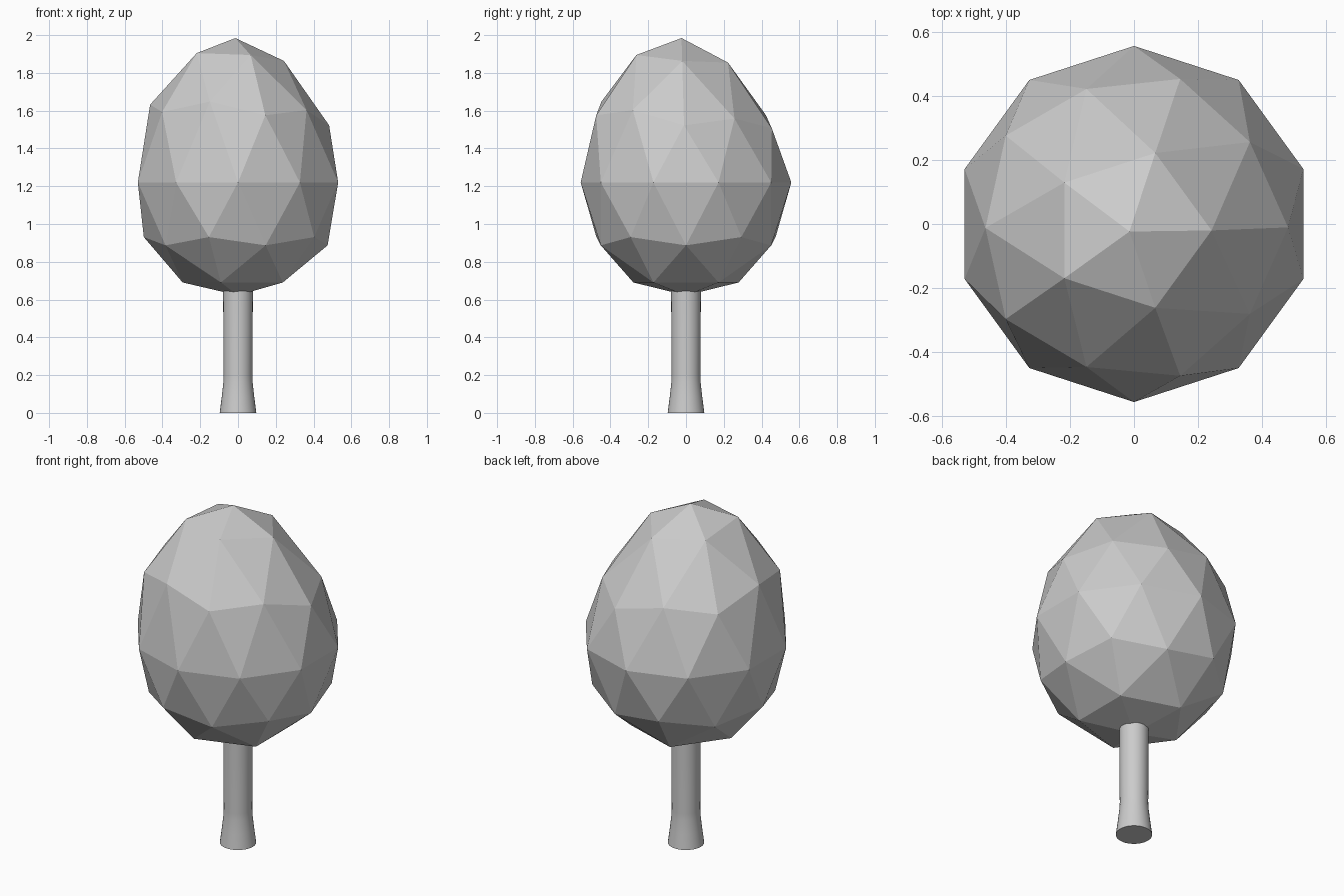
import bpy, bmesh, math

if "Cube" in bpy.data.objects:
    bpy.data.objects.remove(bpy.data.objects["Cube"])

def finish(bm, name):
    bmesh.ops.recalc_face_normals(bm, faces=bm.faces[:])
    me = bpy.data.meshes.new(name)
    bm.to_mesh(me)
    bm.free()
    ob = bpy.data.objects.new(name, me)
    bpy.context.collection.objects.link(ob)
    return ob

# Crown profile: height on the unit sphere -> (height in the model, width factor)
PROFILE = [(-1, 0.61, 1), (-0.85, 0.68, 1), (-0.526, 0.88, 1), (-0.447, 0.925, 1),
           (0, 1.22, 1), (0.447, 1.555, 0.98), (0.526, 1.61, 0.965),
           (0.85, 1.89, 0.87), (1, 2.0, 0.85)]

def profile(t):
    t = max(-1, min(1, t))
    for (a, za, wa), (b, zb, wb) in zip(PROFILE, PROFILE[1:]):
        if t <= b:
            f = (t - a) / (b - a)
            return za + f * (zb - za), wa + f * (wb - wa)
    return PROFILE[-1][1:]

# Crown: egg-shaped icosphere, slightly leaning, with dented in-between points
bm = bmesh.new()
bmesh.ops.create_icosphere(bm, subdivisions=2, radius=1)
for v in bm.verts:
    z, w = profile(v.co.z)
    up = max(0, v.co.z)
    x = v.co.x * 0.59 * w - 0.015 * up
    y = v.co.y * 0.59 * w - 0.025 * up
    tilt = min(1, up * 2) * (0.06 * x + 0.08 * y)
    v.co = (x, y, min(2.0, z - tilt))
peaks = set(bm.verts)
bmesh.ops.subdivide_edges(bm, edges=bm.edges[:], cuts=1, use_grid_fill=True)
for v in bm.verts:
    if v not in peaks:
        v.co.x *= 0.945
        v.co.y *= 0.945
        v.co.z = 1.22 + (v.co.z - 1.22) * 0.98
finish(bm, "crown")

# Trunk: round column with a flared foot
bm = bmesh.new()
SIDES = 32
rings = []
for r, z in [(0.097, 0), (0.086, 0.085), (0.077, 0.165), (0.076, 0.2), (0.079, 0.68)]:
    rings.append([bm.verts.new((r * math.cos(2 * math.pi * i / SIDES),
                                r * math.sin(2 * math.pi * i / SIDES), z))
                  for i in range(SIDES)])
for low, high in zip(rings, rings[1:]):
    for i in range(SIDES):
        j = (i + 1) % SIDES
        bm.faces.new((low[i], low[j], high[j], high[i]))
bm.faces.new(rings[0][::-1])
bm.faces.new(rings[-1])
trunk = finish(bm, "trunk")
bpy.context.view_layer.objects.active = trunk
trunk.select_set(True)
bpy.ops.object.shade_smooth_by_angle(angle=math.radians(35))
